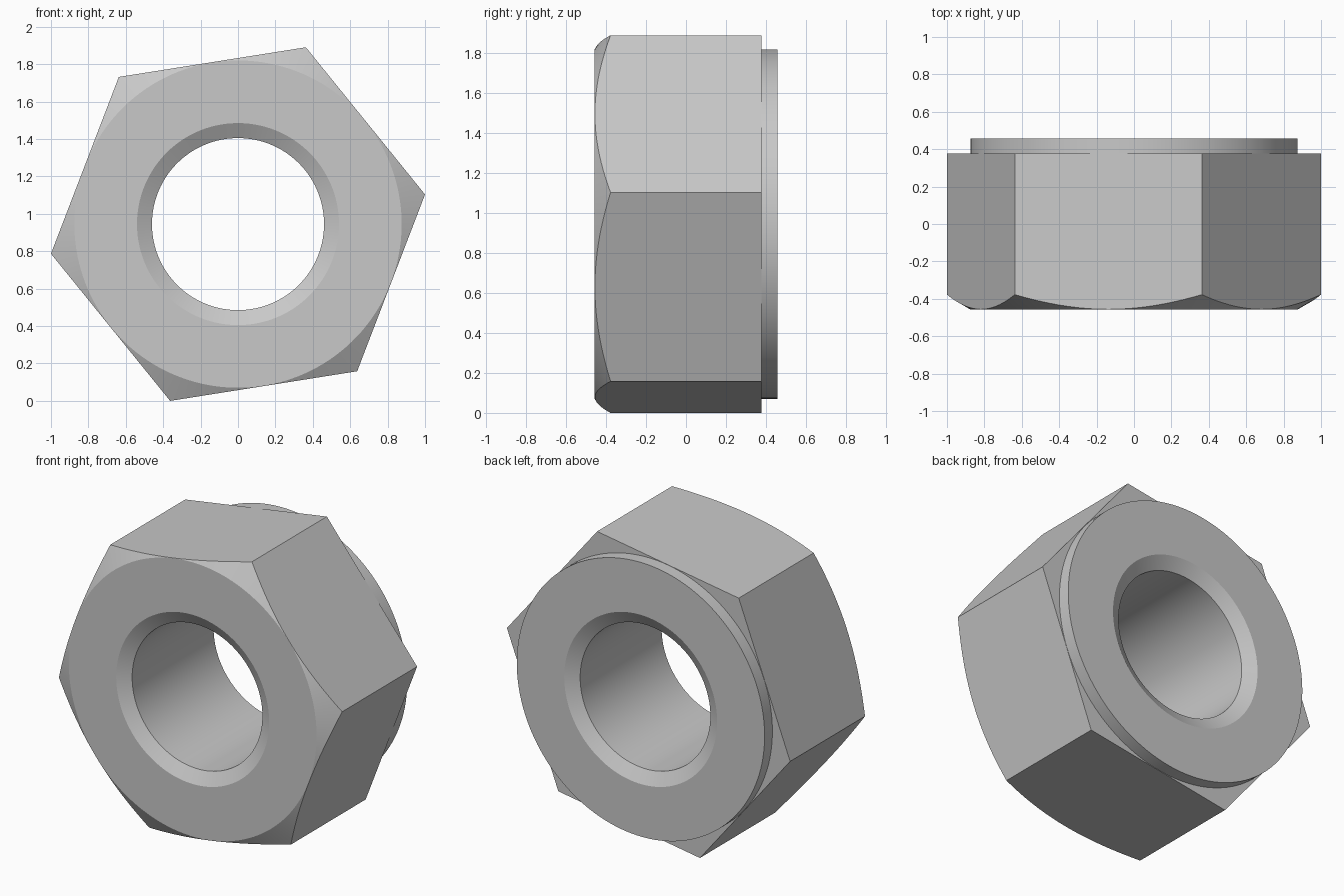
import bpy, bmesh, math

# Remove the default object
cube = bpy.data.objects.get("Cube")
if cube:
    bpy.data.objects.remove(cube, do_unlink=True)

# Main dimensions
CORNER = 1.0125                              # centre to hexagon corner
FLAT = CORNER * math.cos(math.pi / 6)        # centre to hexagon flat
TURN = math.radians(9)                       # hexagon rotation
CENTRE_Z = 0.945
HALF = 0.457                                 # half of the total depth
SHOULDER = 0.378                             # back plane of the hexagon
FACE_R, BORE_R, MOUTH_R = 0.875, 0.46, 0.54
SLOPE = math.tan(math.pi / 6)                # slope of all chamfers
SEGMENTS = 144

steel = bpy.data.materials.new("steel_grey")
steel.use_nodes = True
grey = (0.58, 0.58, 0.58, 1)
steel.diffuse_color = grey
steel.node_tree.nodes["Principled BSDF"].inputs["Base Color"].default_value = grey


def section(angle):
    """Closed (radius, y) outline of the nut at an angle from a corner."""
    rim = FLAT / math.cos(angle % (math.pi / 3) - math.pi / 6)
    bore_end = HALF - (MOUTH_R - BORE_R) * SLOPE
    return [
        (BORE_R, -bore_end), (MOUTH_R, -HALF),               # front bore chamfer
        (FACE_R, -HALF),                                     # front bearing face
        (rim, -HALF + (rim - FACE_R) * SLOPE),               # conical corner chamfer
        (rim, SHOULDER), (FACE_R, SHOULDER),                 # flats and back shoulder
        (FACE_R, HALF), (MOUTH_R, HALF), (BORE_R, bore_end)  # washer boss and bore
    ]


# Sweep the section around the bore axis
bm = bmesh.new()
rings = []
for i in range(SEGMENTS):
    a = math.tau * i / SEGMENTS
    c, s = math.cos(a + TURN), math.sin(a + TURN)
    rings.append([bm.verts.new((r * c, y, CENTRE_Z + r * s)) for r, y in section(a)])
for i, ring in enumerate(rings):
    after = rings[(i + 1) % SEGMENTS]
    for j in range(len(ring)):
        k = (j + 1) % len(ring)
        bm.faces.new((ring[j], ring[k], after[k], after[j]))
bmesh.ops.recalc_face_normals(bm, faces=bm.faces)

mesh = bpy.data.meshes.new("hex_nut")
bm.to_mesh(mesh)
bm.free()
mesh.materials.append(steel)
nut = bpy.data.objects.new("hex_nut", mesh)
bpy.context.collection.objects.link(nut)

# Smooth round surfaces, crisp edges
bpy.ops.object.select_all(action='DESELECT')
nut.select_set(True)
bpy.context.view_layer.objects.active = nut
bpy.ops.object.shade_smooth_by_angle(angle=math.radians(20))
